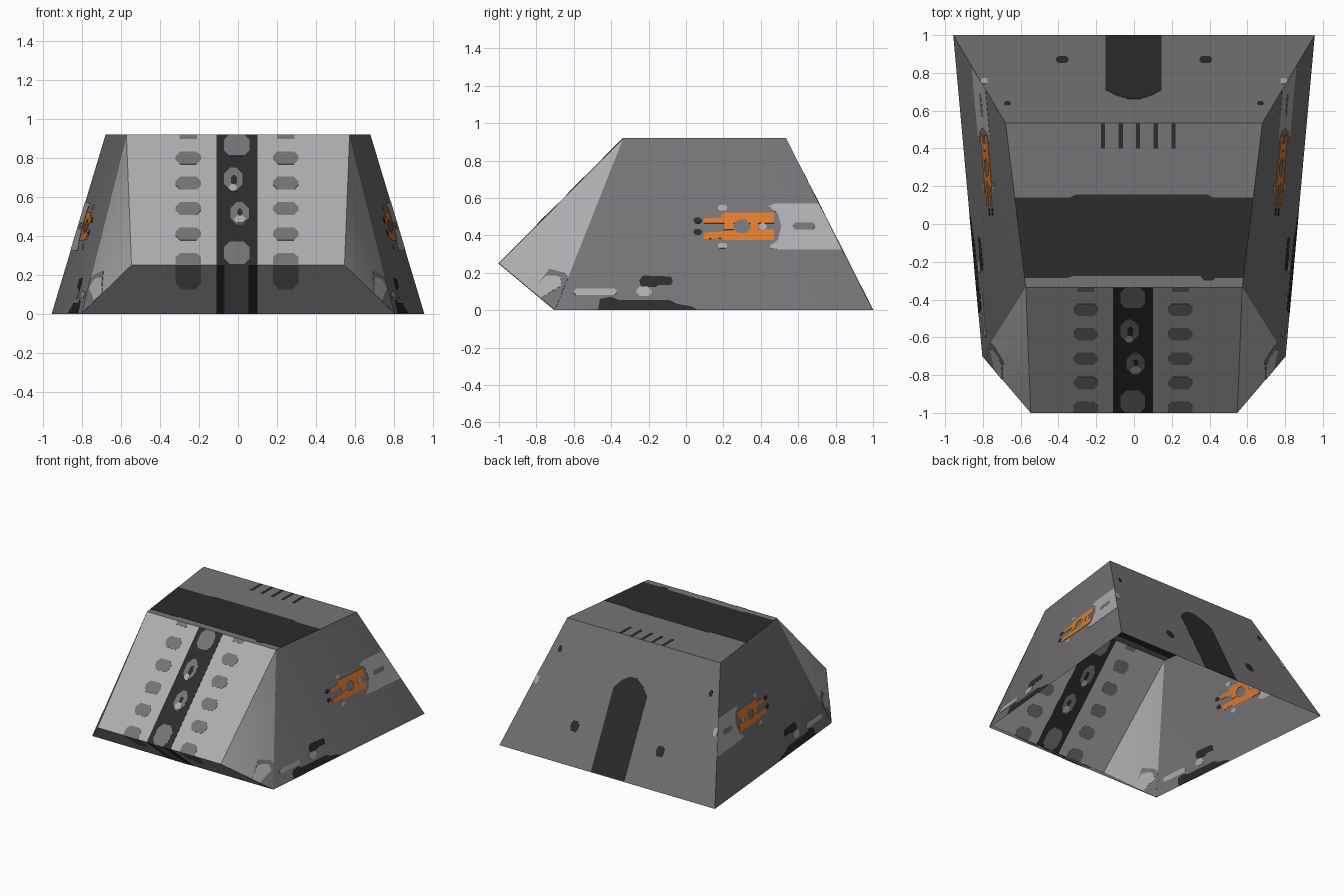
import bpy, bmesh, math
from mathutils import Vector

if "Cube" in bpy.data.objects:
    bpy.data.objects.remove(bpy.data.objects["Cube"])


def material(name, rgb):
    m = bpy.data.materials.new(name)
    m.diffuse_color = (*rgb, 1)
    m.use_nodes = True
    m.node_tree.nodes["Principled BSDF"].inputs["Base Color"].default_value = m.diffuse_color
    return m


MATS = [material("mid_grey", (0.18, 0.172, 0.18)),
        material("light_grey", (0.43, 0.42, 0.43)),
        material("charcoal", (0.025, 0.025, 0.025)),
        material("orange", (0.75, 0.2, 0.028))]
GREY, LIGHT, DARK, ORANGE = range(4)

# Corner points of the right half
ROOF_F, ROOF_B = Vector((.573, -.335, .92)), Vector((.68, .535, .92))
NOSE = Vector((.547, -1, .25))
BASE_F, BASE_B = Vector((.803, -.70, 0)), Vector((.957, 1, 0))


def flip(v):
    return Vector((-v.x, v.y, v.z))


def finish(bm, name):
    me = bpy.data.meshes.new(name)
    bm.to_mesh(me)
    bm.free()
    for m in MATS:
        me.materials.append(m)
    ob = bpy.data.objects.new(name, me)
    bpy.context.collection.objects.link(ob)
    return ob


# Body: faceted hollow shell with an open underside
bm = bmesh.new()
for p in (ROOF_F, ROOF_B, NOSE, BASE_F, BASE_B):
    bm.verts.new(p)
    bm.verts.new(flip(p))
bmesh.ops.convex_hull(bm, input=bm.verts)
bmesh.ops.dissolve_limit(bm, angle_limit=math.radians(0.5), verts=bm.verts, edges=bm.edges)
bm.normal_update()
bmesh.ops.delete(bm, geom=[f for f in bm.faces if f.normal.z < -.99], context='FACES_ONLY')
for f in bm.faces:
    f.material_index = LIGHT if f.normal.y < -.3 else GREY
body = finish(bm, "shell_body")
bpy.context.view_layer.objects.active = body
body.select_set(True)
bpy.ops.object.shade_smooth_by_angle(angle=math.radians(30))


def pill(cx, cy, w, h, cut=.35):
    """Outline of a rectangle with clipped corners."""
    a, b = w / 2, h / 2
    c = min(w, h) * cut
    return [(cx + x, cy + y) for x, y in
            ((-a, -b + c), (-a + c, -b), (a - c, -b), (a, -b + c),
             (a, b - c), (a - c, b), (-a + c, b), (-a, b - c))]


def box(x0, x1, y0, y1):
    return [(x0, y0), (x1, y0), (x1, y1), (x0, y1)]


def markings(name, plane, axis, items, mirror=False):
    """Thin plates straddling a panel so they show outside and inside.
    Outlines are given in the two coordinates left after dropping the axis."""
    a, b, c = plane
    n = (b - a).cross(c - a).normalized()
    bm = bmesh.new()
    for mat, layer, pts in items:
        half = .0016 + .0009 * layer
        flat = []
        for p in pts:
            v = list(p)
            v.insert(axis, 0)
            v = Vector(v)
            v[axis] = (n.dot(a) - n.dot(v)) / n[axis]
            flat.append(v)
        for side in ((1, -1) if mirror else (1,)):
            s = Vector((side, 1, 1))
            lo = [bm.verts.new((v - n * half) * s) for v in flat]
            hi = [bm.verts.new((v + n * half) * s) for v in flat]
            faces = [bm.faces.new(lo[::-1]), bm.faces.new(hi)]
            for i in range(len(lo)):
                j = (i + 1) % len(lo)
                faces.append(bm.faces.new((lo[i], lo[j], hi[j], hi[i])))
            for f in faces:
                f.material_index = mat
    bmesh.ops.recalc_face_normals(bm, faces=bm.faces)
    finish(bm, name)


# Front panel: dark centre stripe, grey vents in two columns
front = [(DARK, 0, box(-.11, .10, .25, .92)),
         (GREY, 1, pill(-.007, .865, .13, .11, .25)),
         (GREY, 1, pill(-.007, .31, .13, .12, .25)),
         (GREY, 1, pill(-.025, .69, .095, .12)),
         (DARK, 2, pill(-.02, .685, .03, .05)),
         (LIGHT, 3, pill(-.027, .645, .04, .035)),
         (GREY, 1, pill(.008, .515, .095, .115)),
         (DARK, 2, pill(.01, .52, .025, .035)),
         (LIGHT, 3, pill(.01, .483, .055, .035))]
for x in (-.255, .245):
    for z in (.80, .67, .54, .41):
        front.append((GREY, 0, pill(x, z, .13, .066)))
    front.append((GREY, 0, box(x - .045, x + .045, .897, .92)))
    front.append((GREY, 0, [(x - .065, .25), (x + .065, .25), (x + .065, .29),
                            (x + .04, .312), (x - .04, .312), (x - .065, .29)]))
markings("front_panel_markings", (NOSE, flip(NOSE), ROOF_F), 1, front)

# Chin: the same stripe and lowest vents carried round the nose edge
chin = [(DARK, 0, box(-.11, .10, .003, .25)), (GREY, 1, box(-.07, .055, .003, .25))]
for x in (-.255, .245):
    chin.append((GREY, 0, [(x - .065, .25), (x - .065, .16), (x - .035, .125),
                           (x + .035, .125), (x + .065, .16), (x + .065, .25)]))
markings("chin_markings", (NOSE, flip(NOSE), BASE_F), 1, chin)

# Roof: broad dark band and a row of short bars at the rear
roof = [(DARK, 0, [(-.579, -.285), (-.35, -.285), (-.32, -.275), (.35, -.275), (.37, -.3),
                   (.42, -.3), (.43, -.285), (.579, -.285), (.631, .14), (.42, .14),
                   (.39, .155), (-.31, .155), (-.34, .14), (-.631, .14)])]
for x in (-.165, -.07, .022, .115, .21):
    roof.append((DARK, 0, box(x - .011, x + .011, .40, .533)))
markings("roof_markings", (ROOF_F, flip(ROOF_F), ROOF_B), 2, roof)

# Back panel: round-topped dark stripe and spots
back = [(DARK, 0, [(-.15, .998), (.145, .998), (.145, .71), (.09, .68), (.03, .662),
                   (-.03, .662), (-.09, .68), (-.15, .71)])]
for s in (-1, 1):
    back += [(DARK, 0, pill(s * .38, .87, .068, .036)),
             (DARK, 0, pill(s * .67, .64, .03, .022)),
             (LIGHT, 0, pill(s * .792, .757, .034, .03, .2))]
markings("back_panel_markings", (BASE_B, flip(BASE_B), ROOF_B), 2, back)

# Sides: light rear patch, orange emblem bars, dark sill shapes
sides = [(LIGHT, 0, [(.44, .335), (.49, .325), (.833, .325), (.712, .57), (.47, .57),
                     (.44, .555), (.49, .52), (.51, .45), (.49, .375)]),
         (GREY, 1, pill(.63, .45, .12, .036)),
         (ORANGE, 1, [(.095, .465), (.26, .465), (.28, .485), (.32, .485), (.34, .465),
                      (.47, .465), (.47, .522), (.2, .522), (.19, .495), (.095, .49)]),
         (ORANGE, 1, [(.095, .38), (.19, .385), (.2, .375), (.47, .375), (.47, .43),
                      (.34, .43), (.32, .412), (.28, .412), (.26, .43), (.2, .42),
                      (.095, .415)]),
         (ORANGE, 1, box(.205, .255, .43, .465)),
         (ORANGE, 1, box(.345, .385, .43, .465)),
         (LIGHT, 1, pill(.41, .448, .04, .035)),
         (DARK, 0, pill(.062, .48, .045, .03)),
         (DARK, 0, pill(.062, .418, .045, .03)),
         (LIGHT, 0, pill(.195, .548, .05, .028)),
         (LIGHT, 0, pill(.195, .345, .05, .028)),
         (DARK, 0, [(-.47, .003), (.06, .003), (.03, .02), (-.05, .035), (-.09, .055),
                    (-.36, .055), (-.4, .072), (-.46, .06)]),
         (LIGHT, 1, pill(-.485, .098, .23, .034)),
         (DARK, 0, [(-.24, .125), (-.17, .125), (-.15, .135), (-.08, .135), (-.07, .155),
                    (-.08, .18), (-.23, .185), (-.25, .16)]),
         (LIGHT, 1, pill(-.225, .1, .08, .05))]
markings("side_markings", (BASE_F, BASE_B, ROOF_B), 0, sides, mirror=True)

# Cheeks: grey lower corner crossed by a light bar
cheek = [(GREY, 0, [(-.63, .175), (-.65, .2), (-.73, .222), (-.82, .1), (-.70, .003)]),
         (LIGHT, 1, [(-.67, .175), (-.665, .13), (-.72, .10), (-.775, .065),
                     (-.825, .105), (-.745, .185), (-.70, .185)])]
markings("cheek_markings", (ROOF_F, NOSE, BASE_F), 0, cheek, mirror=True)
